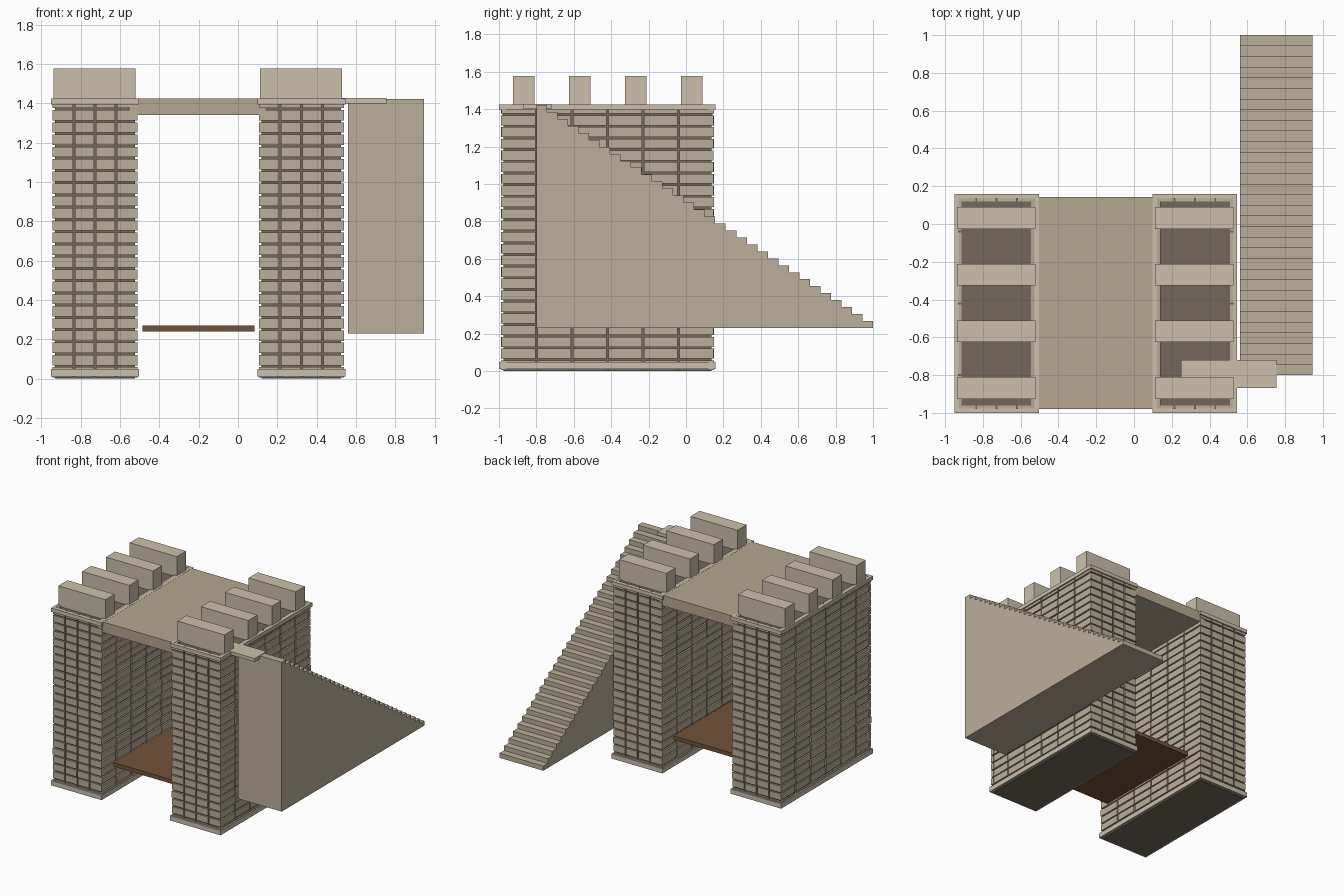
import bpy, bmesh, random
from mathutils import Vector

if "Cube" in bpy.data.objects:
    bpy.data.objects.remove(bpy.data.objects["Cube"])

random.seed(4)


def material(name, rgb):
    m = bpy.data.materials.new(name)
    m.diffuse_color = (*rgb, 1)
    m.use_nodes = True
    m.node_tree.nodes["Principled BSDF"].inputs["Base Color"].default_value = m.diffuse_color
    return m


BRICK = material("brick_stone", (0.50, 0.43, 0.32))
TRIM = material("trim_stone", (0.60, 0.53, 0.41))
MORTAR = material("mortar", (0.17, 0.14, 0.105))
DECK = material("deck_stone", (0.46, 0.39, 0.28))
WOOD = material("wood", (0.17, 0.085, 0.04))


def add_box(bm, x, y, z):
    """Box from (min, max) pairs on each axis."""
    vs = bmesh.ops.create_cube(bm, size=1)["verts"]
    for v in vs:
        v.co = Vector([(a + b) / 2 + c * (b - a) for (a, b), c in zip((x, y, z), v.co)])


def finish(bm, name, mat):
    me = bpy.data.meshes.new(name)
    bm.to_mesh(me)
    bm.free()
    me.materials.append(mat)
    ob = bpy.data.objects.new(name, me)
    bpy.context.collection.objects.link(ob)
    return ob


def boxes(name, mat, items):
    bm = bmesh.new()
    for it in items:
        add_box(bm, *it)
    return finish(bm, name, mat)


def ring(x, y, z, t):
    """Four bars forming a rectangular band of thickness t."""
    return [(x, (y[0], y[0] + t), z), (x, (y[1] - t, y[1]), z),
            ((x[0], x[0] + t), (y[0] + t, y[1] - t), z),
            ((x[1] - t, x[1]), (y[0] + t, y[1] - t), z)]


Y0, Y1 = -0.99, 0.15
TOP = 1.425
ROWS, PITCH, GAP, DEPTH = 23, 0.0623, 0.010, 0.03


def brick_wall(x0, x1):
    """Stacked bricks on all four faces of a tower."""
    out = []
    for r in range(ROWS):
        z = (r * PITCH + 0.005, min((r + 1) * PITCH - 0.005, TOP - 0.003))
        w = (x1 - x0) / 4
        for i in range(4):
            xs = (x0 + i * w + (GAP / 2 if i else 0), x0 + (i + 1) * w - (GAP / 2 if i < 3 else 0))
            j = [random.uniform(0, 0.004) for _ in range(2)]
            out.append((xs, (Y0 + j[0], Y0 + DEPTH), z))
            out.append((xs, (Y1 - DEPTH, Y1 - j[1]), z))
        w = (Y1 - Y0) / 6
        for i in range(6):
            ys = (Y0 + i * w + GAP / 2, Y0 + (i + 1) * w - GAP / 2)
            j = [random.uniform(0, 0.004) for _ in range(2)]
            out.append(((x0 + j[0], x0 + DEPTH), ys, z))
            out.append(((x1 - DEPTH, x1 - j[1]), ys, z))
    return out


# Two towers with core, bricks, base and cap bands, merlons
for side, x0 in (("left", -0.943), ("right", 0.107)):
    x1 = x0 + 0.431
    boxes(side + "_tower_core", MORTAR, [((x0 + 0.013, x1 - 0.013), (Y0 + 0.013, Y1 - 0.013), (0, 1.415))])
    boxes(side + "_tower_bricks", BRICK, brick_wall(x0, x1))
    bx, by = (x0 - 0.008, x1 + 0.008), (Y0 - 0.01, Y1 + 0.008)
    boxes(side + "_tower_base", TRIM, ring(bx, by, (0.01, 0.048), 0.022))
    boxes(side + "_tower_cap", TRIM, ring(bx, by, (1.395, TOP), 0.022))
    boxes(side + "_merlons", TRIM,
          [((x0 + 0.005, x1 - 0.01), (-0.926 + 0.3 * i, -0.811 + 0.3 * i), (1.41, 1.577)) for i in range(4)])

# Bridge deck between the towers
boxes("bridge_deck", DECK, [((-0.55, 0.14), (-0.98, 0.143), (1.34, 1.424))])

# Wooden platform low in the passage
boxes("wood_platform", WOOD, [((-0.485, 0.083), (-0.88, 0.04), (0.238, 0.27))])

# Solid side staircase, one stepped profile extruded across
N, ZB = 32, 0.23
run, rise = 1.8 / N, (1.422 - ZB) / N
profile = [(1.0, ZB)]
for i in range(N):
    h = ZB + (i + 1) * rise
    profile += [(1.0 - i * run, h), (1.0 - (i + 1) * run, h)]
profile.append((-0.8, ZB))
bm = bmesh.new()
face = bm.faces.new([bm.verts.new((0.56, y, z)) for y, z in profile])
ext = bmesh.ops.extrude_face_region(bm, geom=[face])
bmesh.ops.translate(bm, vec=(0.386, 0, 0), verts=[g for g in ext["geom"] if isinstance(g, bmesh.types.BMVert)])
bmesh.ops.recalc_face_normals(bm, faces=bm.faces)
finish(bm, "staircase", BRICK)

# Landing slab from stairs to tower top
boxes("stair_landing", TRIM, [((0.25, 0.755), (-0.868, -0.72), (1.4, 1.427))])
